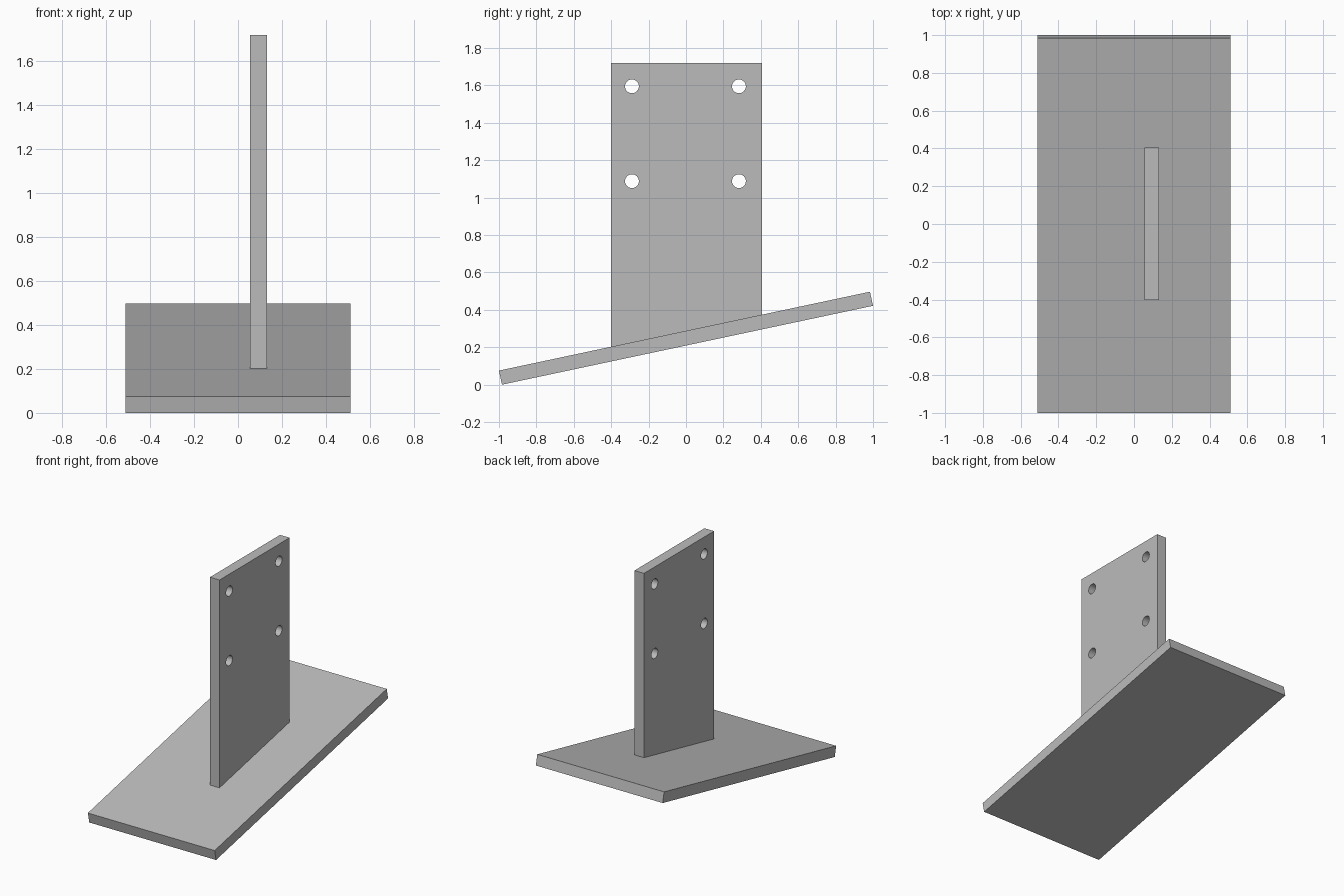
import bpy
import bmesh
from math import radians, sin, cos, tan
from mathutils import Matrix

if "Cube" in bpy.data.objects:
    bpy.data.objects.remove(bpy.data.objects["Cube"], do_unlink=True)

SLOPE = radians(12)
THICK = 0.077
LENGTH = 2.028
WIDTH = 1.024

grey = bpy.data.materials.new("plain grey")
grey.use_nodes = True
grey.diffuse_color = (0.5, 0.5, 0.5, 1)
grey.node_tree.nodes["Principled BSDF"].inputs["Base Color"].default_value = (0.5, 0.5, 0.5, 1)


def extrude_profile(name, profile, x_min, x_max):
    """Extrude a side profile of (y, z) points along x."""
    bm = bmesh.new()
    face = bm.faces.new([bm.verts.new((x_min, y, z)) for y, z in profile])
    moved = bmesh.ops.extrude_face_region(bm, geom=[face])["geom"]
    verts = [v for v in moved if isinstance(v, bmesh.types.BMVert)]
    bmesh.ops.translate(bm, verts=verts, vec=(x_max - x_min, 0, 0))
    bmesh.ops.recalc_face_normals(bm, faces=bm.faces)
    mesh = bpy.data.meshes.new(name)
    bm.to_mesh(mesh)
    bm.free()
    mesh.materials.append(grey)
    obj = bpy.data.objects.new(name, mesh)
    bpy.context.collection.objects.link(obj)
    return obj


# Sloping base plate, resting on its lower front edge
front_y = -1 + THICK * sin(SLOPE)


def on_base(along, up):
    return (front_y + along * cos(SLOPE) - up * sin(SLOPE),
            along * sin(SLOPE) + up * cos(SLOPE))


extrude_profile("base_plate",
                [on_base(0, 0), on_base(LENGTH, 0), on_base(LENGTH, THICK), on_base(0, THICK)],
                -WIDTH / 2, WIDTH / 2)


# Upright plate whose foot follows the slope
def base_top(y):
    return (y - front_y) * tan(SLOPE) + THICK / cos(SLOPE)


y0, y1, top = -0.402, 0.406, 1.719
x0 = 0.055
upright = extrude_profile("upright_plate",
                          [(y0, base_top(y0)), (y1, base_top(y1)), (y1, top), (y0, top)],
                          x0, x0 + THICK)

# Four bolt holes drilled through the upright
bm = bmesh.new()
for y in (-0.289, 0.283):
    for z in (1.088, 1.595):
        place = Matrix.Translation((x0 + THICK / 2, y, z)) @ Matrix.Rotation(radians(90), 4, "Y")
        bmesh.ops.create_cone(bm, cap_ends=True, segments=32, radius1=0.037,
                              radius2=0.037, depth=THICK * 3, matrix=place)
drill_mesh = bpy.data.meshes.new("hole_cutter")
bm.to_mesh(drill_mesh)
bm.free()
drill_mesh.materials.append(grey)
drill = bpy.data.objects.new("hole_cutter", drill_mesh)
bpy.context.collection.objects.link(drill)
drill.hide_render = True

cut = upright.modifiers.new("bolt_holes", "BOOLEAN")
cut.operation = "DIFFERENCE"
cut.solver = "EXACT"
cut.object = drill

# Bake the holes, remove the cutter and smooth the bores
bpy.ops.object.select_all(action="DESELECT")
upright.select_set(True)
bpy.context.view_layer.objects.active = upright
bpy.ops.object.modifier_apply(modifier=cut.name)
bpy.data.objects.remove(drill, do_unlink=True)
bpy.ops.object.shade_smooth_by_angle(angle=radians(30))
